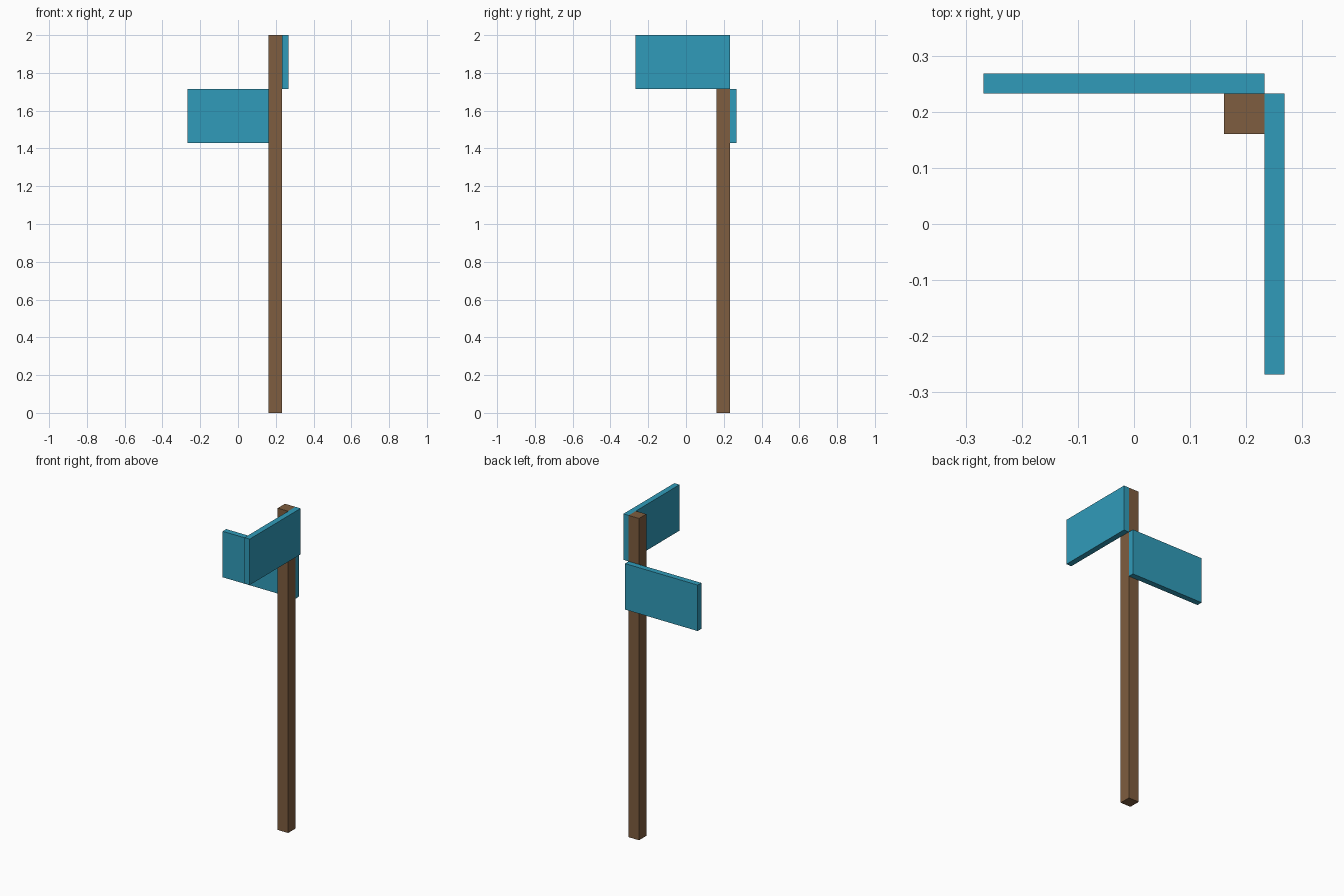
import bpy
import bmesh
from mathutils import Vector

if "Cube" in bpy.data.objects:
    bpy.data.objects.remove(bpy.data.objects["Cube"])

U = 2 / 28          # post width; the whole post is 28 of these tall
E = 3.75 * U        # half of the footprint
F = E - U / 2       # outer post faces, where the boards are fixed


def material(name, color):
    mat = bpy.data.materials.new(name)
    mat.diffuse_color = (*color, 1)
    mat.use_nodes = True
    mat.node_tree.nodes["Principled BSDF"].inputs["Base Color"].default_value = mat.diffuse_color
    return mat


def box(name, low, high, mat):
    low, high = Vector(low), Vector(high)
    bm = bmesh.new()
    bmesh.ops.create_cube(bm, size=1)
    bmesh.ops.scale(bm, vec=high - low, verts=bm.verts)
    mesh = bpy.data.meshes.new(name)
    bm.to_mesh(mesh)
    bm.free()
    mesh.materials.append(mat)
    obj = bpy.data.objects.new(name, mesh)
    obj.location = (low + high) / 2
    bpy.context.collection.objects.link(obj)
    return obj


wood = material("brown_wood", (0.21, 0.11, 0.05))
blue = material("blue_paint", (0.03, 0.33, 0.49))

# Square upright
box("post", (F - U, F - U, 0), (F, F, 28 * U), wood)
# Upper board on the right face, pointing to the front
box("upper_sign_board", (F, -E, 24 * U), (E, F, 28 * U), blue)
# Lower board on the back face, pointing to the left
box("lower_sign_board", (-E, F, 20 * U), (F, E, 24 * U), blue)
